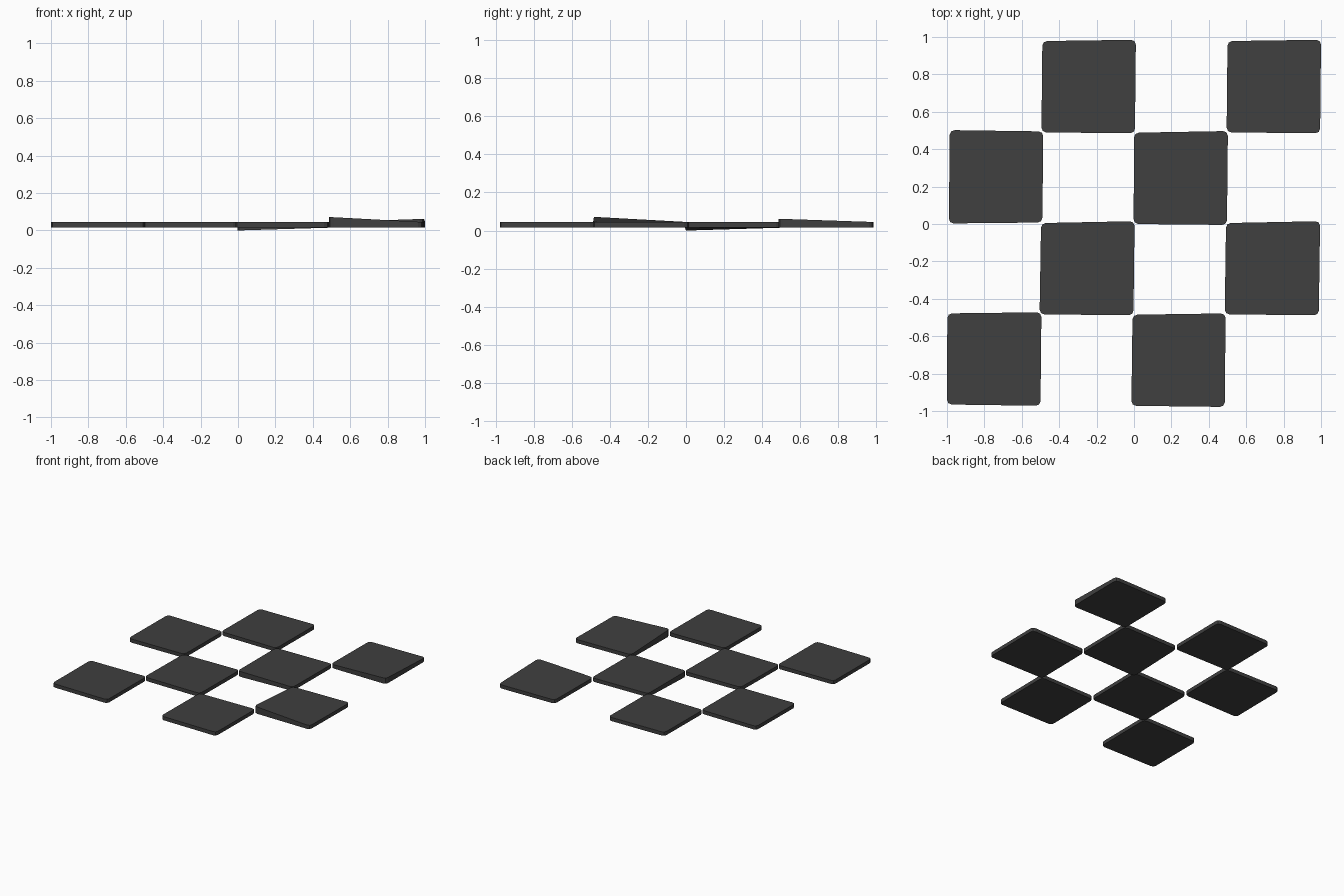
import bpy, bmesh

if "Cube" in bpy.data.objects:
    bpy.data.objects.remove(bpy.data.objects["Cube"])

slate = bpy.data.materials.new("dark_slate")
slate.diffuse_color = (0.05, 0.05, 0.05, 1)
slate.use_nodes = True
slate.node_tree.nodes["Principled BSDF"].inputs["Base Color"].default_value = slate.diffuse_color

BASE, TOP = 0.015, 0.045


def tile(name, corners, raised=None, lowered=None):
    """Thin slab from four plan corners (BL, BR, TR, TL) with rounded upright edges.
    raised / lowered: (corner index, height) for a warped top / bottom corner."""
    tops, bottoms = [TOP] * 4, [BASE] * 4
    if raised:
        tops[raised[0]] = raised[1]
    if lowered:
        bottoms[lowered[0]] = lowered[1]
    bm = bmesh.new()
    lo = [bm.verts.new((x, y, z)) for (x, y), z in zip(corners, bottoms)]
    hi = [bm.verts.new((x, y, z)) for (x, y), z in zip(corners, tops)]
    bm.faces.new(lo[::-1])
    bm.faces.new(hi)
    for i in range(4):
        j = (i + 1) % 4
        bm.faces.new((lo[i], lo[j], hi[j], hi[i]))
    upright = [bm.edges.get((lo[i], hi[i])) for i in range(4)]
    bmesh.ops.bevel(bm, geom=upright, offset=0.025, segments=2,
                    profile=0.5, affect='EDGES')
    bmesh.ops.recalc_face_normals(bm, faces=bm.faces)
    me = bpy.data.meshes.new(name)
    bm.to_mesh(me)
    bm.free()
    me.materials.append(slate)
    bpy.context.collection.objects.link(bpy.data.objects.new(name, me))


# Staggered paving tiles, back row to front row
tile("tile_back_left", [(-.495, .490), (.005, .485), (.010, .985), (-.490, .978)])
tile("tile_back_right", [(.495, .490), (.995, .485), (1.0, .985), (.500, .978)],
     raised=(1, .062))
tile("tile_mid_back_left", [(-.990, .003), (-.490, .008), (-.485, .495), (-.985, .502)])
tile("tile_mid_back_right", [(-.002, .000), (.497, -.005), (.502, .497), (.000, .488)],
     lowered=(0, 0.0))
tile("tile_mid_front_left", [(-.505, -.483), (-.003, -.488), (.003, .015), (-.497, .005)])
tile("tile_mid_front_right", [(.485, -.483), (.988, -.488), (.995, .015), (.492, .005)],
     raised=(0, .072))
tile("tile_front_left", [(-1.0, -.965), (-.500, -.972), (-.495, -.472), (-.998, -.478)])
tile("tile_front_right", [(-.014, -.972), (.485, -.978), (.490, -.478), (-.008, -.485)])
